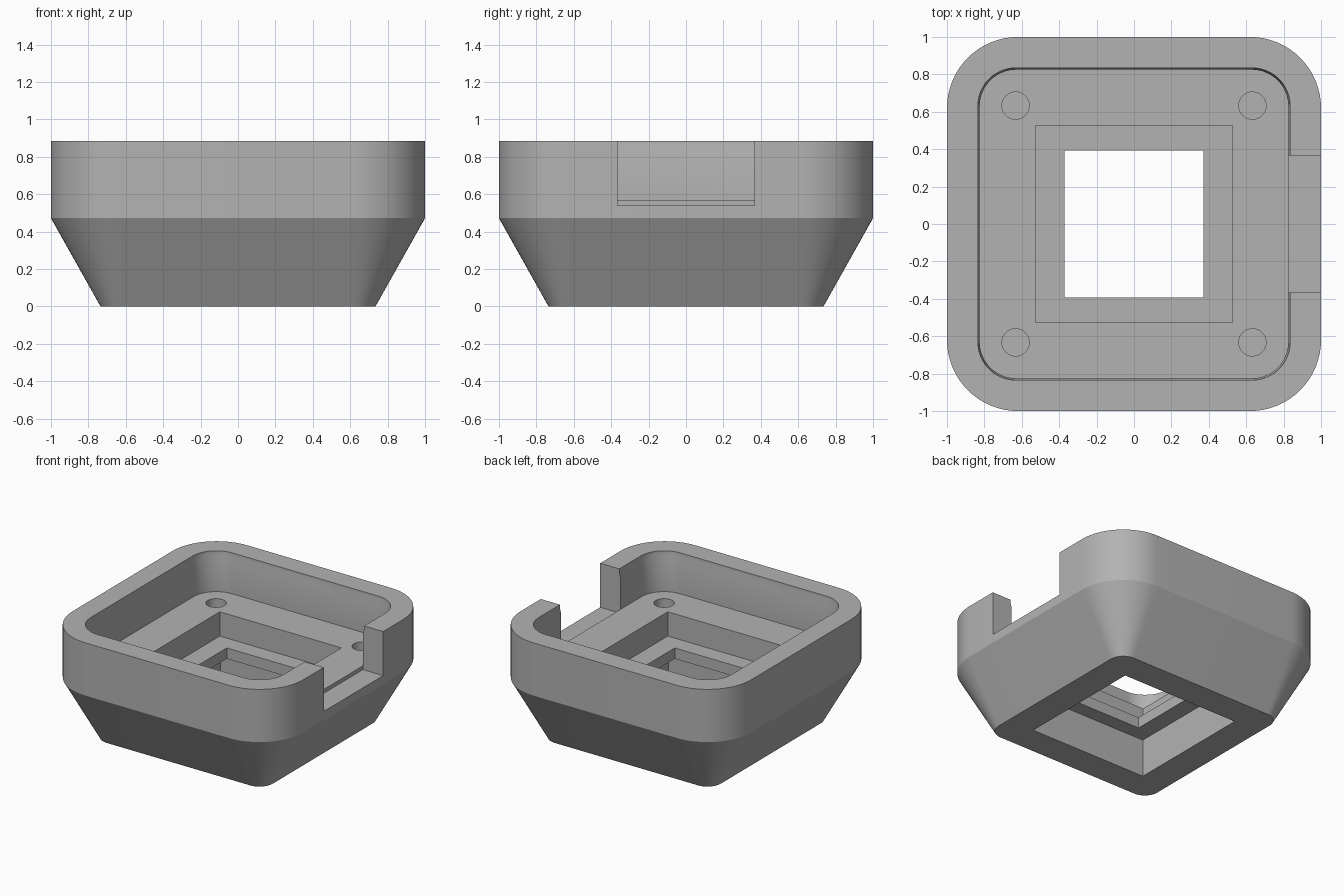
import bpy
import bmesh
import math

if "Cube" in bpy.data.objects:
    bpy.data.objects.remove(bpy.data.objects["Cube"])

grey = bpy.data.materials.new("plain grey")
grey.diffuse_color = (0.45, 0.45, 0.45, 1)
grey.use_nodes = True
grey.node_tree.nodes["Principled BSDF"].inputs["Base Color"].default_value = grey.diffuse_color


def make_object(name, bm):
    bmesh.ops.recalc_face_normals(bm, faces=bm.faces)
    mesh = bpy.data.meshes.new(name)
    bm.to_mesh(mesh)
    bm.free()
    obj = bpy.data.objects.new(name, mesh)
    bpy.context.collection.objects.link(obj)
    mesh.materials.append(grey)
    return obj


def rounded_loft(name, layers, steps=16):
    """Loft rounded squares; each layer is (half width, corner radius, z)."""
    bm = bmesh.new()
    rings = []
    for half, radius, z in layers:
        ring = []
        for corner in range(4):
            mid = math.radians(45 + 90 * corner)
            cx = math.copysign(half - radius, math.cos(mid))
            cy = math.copysign(half - radius, math.sin(mid))
            for i in range(steps + 1):
                a = math.pi / 2 * (corner + i / steps)
                ring.append(bm.verts.new((cx + radius * math.cos(a), cy + radius * math.sin(a), z)))
        rings.append(ring)
    for low, high in zip(rings, rings[1:]):
        for i in range(len(low)):
            j = (i + 1) % len(low)
            bm.faces.new((low[i], low[j], high[j], high[i]))
    bm.faces.new(rings[0])
    bm.faces.new(rings[-1])
    return make_object(name, bm)


def box(name, x0, x1, y0, y1, z0, z1):
    bm = bmesh.new()
    bmesh.ops.create_cube(bm, size=1)
    for v in bm.verts:
        v.co = (x1 if v.co.x > 0 else x0, y1 if v.co.y > 0 else y0, z1 if v.co.z > 0 else z0)
    return make_object(name, bm)


def cylinder(name, x, y, radius, z0, z1):
    bm = bmesh.new()
    bmesh.ops.create_cone(bm, cap_ends=True, segments=40, radius1=radius, radius2=radius, depth=z1 - z0)
    bmesh.ops.translate(bm, verts=bm.verts, vec=(x, y, (z0 + z1) / 2))
    return make_object(name, bm)


# Outer shell: upright rounded rim above a tapered base
housing = rounded_loft("housing", [(0.735, 0.115, 0), (1, 0.38, 0.472), (1, 0.38, 0.885)])

# Hollows: main tray with a slightly flared lip, square pockets, window, side notch
cutters = [
    rounded_loft("tray_cut", [(0.825, 0.195, 0.57), (0.825, 0.195, 0.82),
                              (0.835, 0.205, 0.86), (0.835, 0.205, 1.0)]),
    box("upper_pocket_cut", -0.527, 0.527, -0.527, 0.527, 0.38, 0.7),
    box("window_cut", -0.372, 0.372, -0.393, 0.393, 0.2, 0.5),
    box("lower_pocket_cut", -0.507, 0.507, -0.507, 0.507, -0.2, 0.295),
    box("side_notch_cut", 0.825, 1.2, -0.367, 0.367, 0.54, 1.1),
]
# Four blind screw holes
for sx in (-1, 1):
    for sy in (-1, 1):
        cutters.append(cylinder("screw_hole_cut", 0.633 * sx, 0.633 * sy, 0.073, 0.3, 0.7))

bpy.context.view_layer.objects.active = housing
for cutter in cutters:
    mod = housing.modifiers.new("cut", 'BOOLEAN')
    mod.operation = 'DIFFERENCE'
    mod.solver = 'EXACT'
    mod.object = cutter
    bpy.ops.object.modifier_apply(modifier=mod.name)
    bpy.data.objects.remove(cutter, do_unlink=True)

bpy.ops.object.select_all(action='DESELECT')
housing.select_set(True)
bpy.ops.object.shade_smooth_by_angle(angle=math.radians(20))
